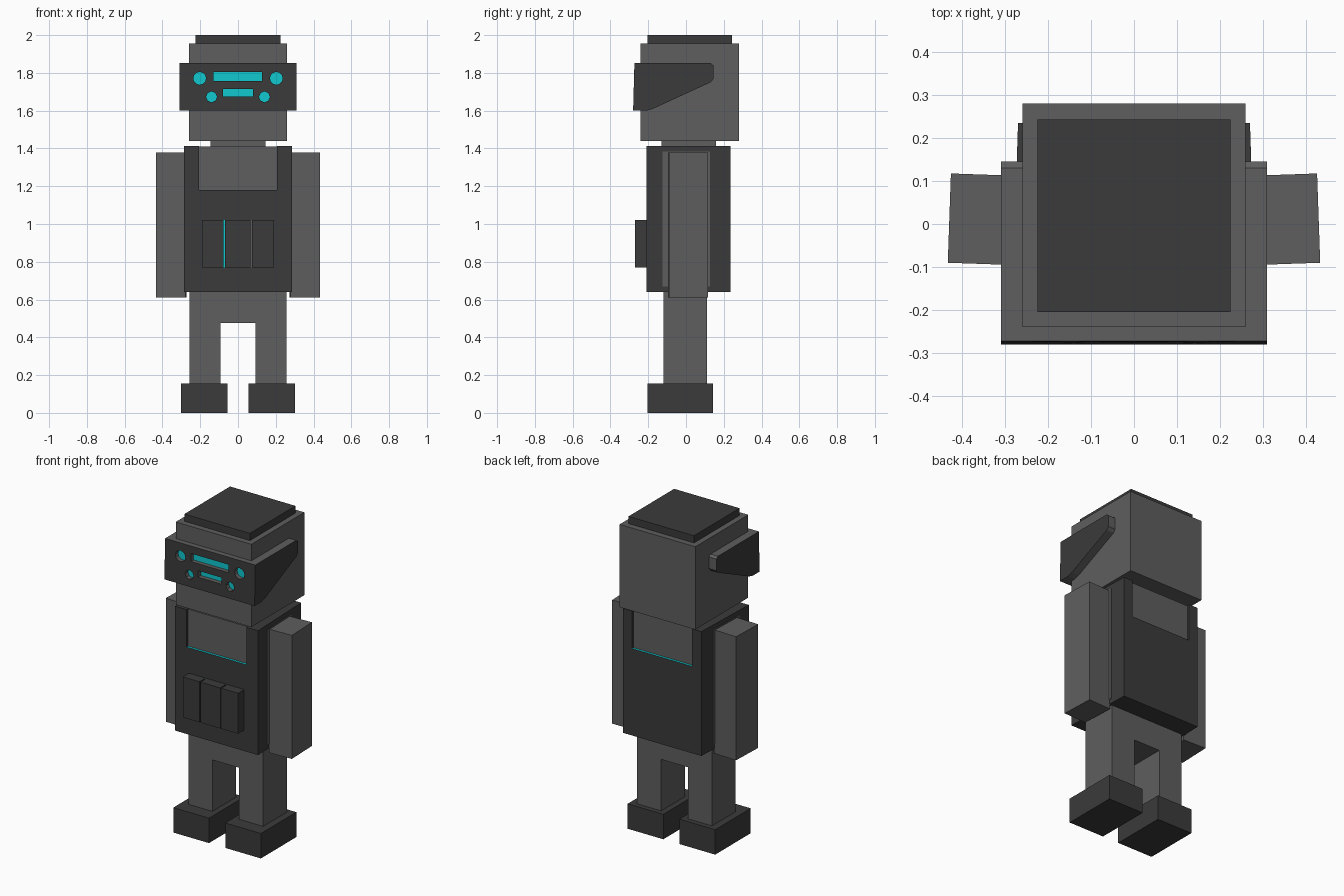
import bpy, bmesh, math
from mathutils import Matrix, Vector

if "Cube" in bpy.data.objects:
    bpy.data.objects.remove(bpy.data.objects["Cube"])


def material(name, rgb):
    m = bpy.data.materials.new(name)
    m.diffuse_color = (*rgb, 1)
    m.use_nodes = True
    m.node_tree.nodes["Principled BSDF"].inputs["Base Color"].default_value = m.diffuse_color
    return m


LIGHT = material("light grey", (0.112, 0.112, 0.112))
DARK = material("dark grey", (0.043, 0.043, 0.043))
CYAN = material("cyan", (0.005, 0.58, 0.62))
PALETTE = (LIGHT, DARK, CYAN)


def finish(name, bm, *mats):
    bmesh.ops.recalc_face_normals(bm, faces=bm.faces)
    me = bpy.data.meshes.new(name)
    bm.to_mesh(me)
    bm.free()
    for m in mats:
        me.materials.append(m)
    ob = bpy.data.objects.new(name, me)
    bpy.context.collection.objects.link(ob)
    return ob


def add_box(bm, x, y, z, turn=0.0):
    c = Vector((sum(x) / 2, sum(y) / 2, sum(z) / 2))
    s = (x[1] - x[0], y[1] - y[0], z[1] - z[0])
    bmesh.ops.create_cube(bm, size=1, matrix=Matrix.Translation(c)
                          @ Matrix.Rotation(turn, 4, 'Z') @ Matrix.Diagonal((*s, 1)))


def box(name, x, y, z, mat, turn=0.0):
    bm = bmesh.new()
    add_box(bm, x, y, z, turn)
    return finish(name, bm, mat)


def prism(name, start, end, *mats):
    """Solid between two matching outlines."""
    bm = bmesh.new()
    a = [bm.verts.new(p) for p in start]
    b = [bm.verts.new(p) for p in end]
    bm.faces.new(a)
    bm.faces.new(b[::-1])
    n = len(a)
    for i in range(n):
        bm.faces.new((a[i], b[i], b[(i + 1) % n], a[(i + 1) % n]))
    return finish(name, bm, *mats)


# head, cap and neck
box("head", (-0.26, 0.26), (-0.24, 0.28), (1.44, 1.955), LIGHT)
box("head_cap", (-0.225, 0.225), (-0.205, 0.243), (1.955, 2.0), DARK)
box("neck", (-0.145, 0.145), (-0.13, 0.16), (1.40, 1.45), LIGHT)

# visor wrapped around the head, side outline extruded across x
side = [(-0.28, 1.60), (-0.21, 1.60), (-0.175, 1.61), (0.13, 1.75), (0.145, 1.768),
        (0.145, 1.84), (0.13, 1.852), (-0.273, 1.852)]
visor = prism("visor", [(-0.31, y, z) for y, z in side],
              [(0.31, y, z) for y, z in side], *PALETTE)

# recessed lamps in the visor
bm = bmesh.new()
add_box(bm, (-0.13, 0.127), (-0.32, -0.25), (1.757, 1.806))
add_box(bm, (-0.08, 0.08), (-0.32, -0.25), (1.674, 1.714))
for s in (-1, 1):
    for x, z, r, n in ((0.203, 1.771, 0.034, 12), (0.14, 1.673, 0.029, 8)):
        bmesh.ops.create_cone(bm, cap_ends=True, segments=n, radius1=r, radius2=r, depth=0.07,
                              matrix=Matrix.Translation((s * x, -0.285, z))
                              @ Matrix.Rotation(math.pi / 2, 4, 'X'))
cutter = finish("lamp_cutter", bm)
cutter.hide_render = True
mod = visor.modifiers.new("lamps", 'BOOLEAN')
mod.operation = 'DIFFERENCE'
mod.solver = 'EXACT'
mod.object = cutter
bpy.context.view_layer.objects.active = visor
bpy.ops.object.modifier_apply(modifier=mod.name)
bpy.data.objects.remove(cutter)
# outer shell dark, rim light, lamp floors cyan
for p in visor.data.polygons:
    front = p.normal.y < -0.9
    if front and p.center.y > -0.26:
        p.material_index = 2
    elif front or abs(p.center.x) > 0.3:
        p.material_index = 1
    else:
        p.material_index = 0

# vest: U outline, narrowing slightly to the back, with cyan ledges
half = [(0.285, 0.64), (0.285, 1.413), (0.207, 1.413), (0.207, 1.18)]
outline = half + [(-x, z) for x, z in reversed(half)]
vest = prism("vest", [(x, -0.21, z) for x, z in outline],
             [(x * (0.27 / 0.285 if abs(x) > 0.25 else 1), 0.235, z) for x, z in outline],
             *PALETTE)
for p in vest.data.polygons:
    ledge = p.normal.z > 0.9 and p.center.z < 1.3
    p.material_index = 2 if ledge else 1
box("torso", (-0.208, 0.208), (-0.195, 0.22), (0.66, 1.41), LIGHT)

# chest pouches and the strips in the gaps between them
for i, x in enumerate(((-0.19, -0.076), (-0.070, 0.067), (0.073, 0.19))):
    box(f"pouch_{i + 1}", x, (-0.27, -0.205), (0.77, 1.022), DARK)
box("pouch_gap_cyan", (-0.077, -0.069), (-0.215, -0.208), (0.77, 1.02), CYAN)
box("pouch_gap_grey", (0.066, 0.074), (-0.215, -0.208), (0.77, 1.02), LIGHT)

# hips
box("hips", (-0.257, 0.257), (-0.12, 0.112), (0.475, 0.66), LIGHT)

# paired parts
for s, tag in ((1, "right"), (-1, "left")):
    def span(a, b):
        return tuple(sorted((s * a, s * b)))
    turn = s * math.radians(2)
    box(f"armhole_{tag}", span(0.262, 0.281), (-0.125, 0.128), (0.67, 1.385), LIGHT, turn)
    box(f"arm_{tag}", span(0.275, 0.43), (-0.093, 0.115), (0.61, 1.378), LIGHT, turn)
    box(f"leg_{tag}", span(0.092, 0.257), (-0.12, 0.112), (0.14, 0.48), LIGHT)
    box(f"shoe_{tag}", span(0.056, 0.301), (-0.205, 0.143), (0.0, 0.155), DARK)
